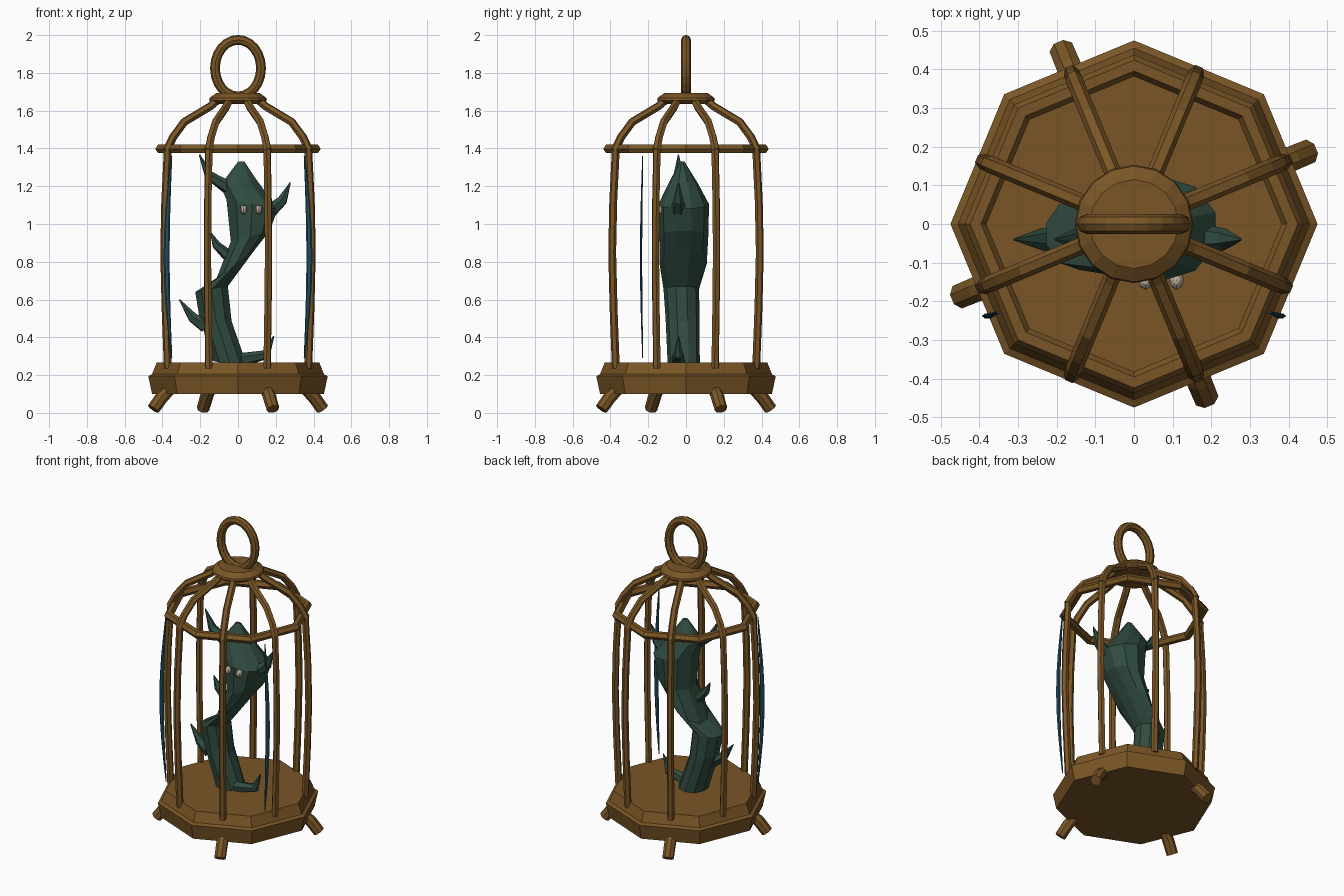
import bpy, bmesh, math
from mathutils import Vector

if "Cube" in bpy.data.objects:
    bpy.data.objects.remove(bpy.data.objects["Cube"])

def material(name, rgb):
    m = bpy.data.materials.new(name)
    m.diffuse_color = (*rgb, 1)
    m.use_nodes = True
    m.node_tree.nodes["Principled BSDF"].inputs["Base Color"].default_value = m.diffuse_color
    return m

BRONZE = material("aged bronze", (0.195, 0.093, 0.019))
GREEN = material("dark green skin", (0.03, 0.072, 0.051))
BLUE = material("deep blue", (0.017, 0.08, 0.127))
PALE = material("pale eye", (0.51, 0.43, 0.33))

def make(name, bm, mat):
    bmesh.ops.recalc_face_normals(bm, faces=bm.faces)
    me = bpy.data.meshes.new(name)
    bm.to_mesh(me)
    bm.free()
    me.materials.append(mat)
    ob = bpy.data.objects.new(name, me)
    bpy.context.collection.objects.link(ob)
    return ob

def loft(name, rings, mat, closed=False):
    """Skin a list of equally sized point rings."""
    bm = bmesh.new()
    loops = [[bm.verts.new(p) for p in r] for r in rings]
    n = len(loops[0])
    pairs = list(zip(loops, loops[1:]))
    if closed:
        pairs.append((loops[-1], loops[0]))
    for a, b in pairs:
        for i in range(n):
            j = (i + 1) % n
            bm.faces.new((a[i], a[j], b[j], b[i]))
    if not closed:
        bm.faces.new(loops[0])
        bm.faces.new(loops[-1])
    return make(name, bm, mat)

def tube(name, path, radii, mat, sides=6):
    """Sweep a polygon along a path with a radius at each point."""
    pts = [Vector(p) for p in path]
    rings = []
    for i, p in enumerate(pts):
        d = (pts[min(i + 1, len(pts) - 1)] - pts[max(i - 1, 0)]).normalized()
        radial = Vector((p.x, p.y, 0)).normalized()
        u = d.cross(Vector((-radial.y, radial.x, 0))).normalized()
        v = d.cross(u)
        rings.append([p + radii[i] * (u * math.cos(t) + v * math.sin(t))
                      for t in (math.tau * (k + .5) / sides for k in range(sides))])
    return loft(name, rings, mat)

def level(r, z, n):
    return [(r * math.cos(math.tau * k / n), r * math.sin(math.tau * k / n), z) for k in range(n)]

def polar(a, r, z):
    return (r * math.cos(a), r * math.sin(a), z)

# Octagonal base and domed cap
loft("base", [level(r, z, 8) for r, z in
              ((.455, .1), (.475, .195), (.455, .205), (.43, .268))], BRONZE)
loft("crown_cap", [level(r, z, 16) for r, z in
                   ((.125, 1.635), (.153, 1.655), (.15, 1.668), (.115, 1.693))], BRONZE)

# Octagonal hoop joining the bars
hoop = [(.41 + .028 * math.cos(t), 1.398 + .025 * math.sin(t))
        for t in (math.tau * k / 6 for k in range(6))]
loft("hoop", [level(r, z, 8) for r, z in hoop], BRONZE, closed=True)

# Upright bars and dome ribs
for k in range(8):
    a = math.radians(22.5 + 45 * k)
    bar = [(.402, .235), (.415, .55), (.423, .85), (.417, 1.12), (.402, 1.4)]
    tube(f"bar_{k}", [polar(a, r, z) for r, z in bar], [.021] * 5, BRONZE)
    rib = [(.408, 1.39), (.372, 1.46), (.308, 1.54), (.16, 1.622), (.105, 1.665)]
    tube(f"dome_rib_{k}", [polar(a, r, z) for r, z in rib], [.022] * 5, BRONZE)

# Splayed feet
for k in range(4):
    a = math.radians(22.5 + 90 * k)
    foot = [(.385, .13), (.435, .085), (.485, .02)]
    tube(f"foot_{k}", [polar(a, r, z) for r, z in foot], [.032, .035, .034], BRONZE, 8)

# Oval hanging handle
handle = []
for k in range(24):
    t = math.tau * k / 24
    c = Vector((.122 * math.cos(t), 0, 1.825 + .15 * math.sin(t)))
    out = Vector((math.cos(t), 0, math.sin(t)))
    handle.append([c + .026 * (out * math.cos(s) + Vector((0, 1, 0)) * math.sin(s))
                   for s in (math.tau * j / 8 for j in range(8))])
loft("handle", handle, BRONZE, closed=True)

# Twisting creature body: x, y, z, half width, half depth, tilt in degrees
sections = [(-.04, -.012, .255, .1, .085, 12), (-.12, -.018, .5, .092, .09, 10),
            (-.14, -.025, .655, .092, .094, -10), (-.01, -.015, .79, .14, .125, -38),
            (.065, -.012, .935, .112, .13, -15), (.075, -.012, 1.105, .145, .134, 10),
            (.005, -.015, 1.215, .105, .078, -6), (.017, -.02, 1.33, .018, .012, 0)]
body = []
for x, y, z, w, d, tilt in sections:
    s = math.radians(tilt)
    body.append([(x + w * math.cos(t) * math.cos(s), y + d * math.sin(t),
                  z - w * math.cos(t) * math.sin(-s) * -1)
                 for t in (math.tau * (k + .5) / 10 for k in range(10))])
loft("creature_body", body, GREEN)

# Curved thorns: base, bend, tip in x and z, then base radius
thorns = [((-.05, 1.19), (-.155, 1.26), (-.205, 1.368), .036),
          ((.17, 1.07), (.235, 1.125), (.277, 1.22), .04),
          ((-.05, .83), (-.115, .89), (-.145, .955), .032),
          ((-.17, .46), (-.24, .505), (-.31, .6), .04),
          ((.02, .28), (.15, .31), (.19, .408), .038)]
for k, (b, m, t, r) in enumerate(thorns):
    tube(f"thorn_{k}", [(x, -.04, z) for x, z in (b, m, t)], [r, r * .72, .003], GREEN)

# Eyes
for side, x in (("left", .03), ("right", .11)):
    bm = bmesh.new()
    bmesh.ops.create_uvsphere(bm, u_segments=8, v_segments=6, radius=1)
    eye = make(f"eye_{side}", bm, PALE)
    eye.location = (x, -.145, 1.076)
    eye.scale = (.019, .025, .024)

# Slender bowed blades hanging beside the cage
for side, s in (("left", -1), ("right", 1)):
    rings = []
    for k in range(9):
        f = k / 8
        bow = math.sin(math.pi * f)
        rings.append([(s * (.352 + .026 * bow) + (.004 + .012 * bow) * math.cos(t),
                       -.229 - .009 * bow + (.003 + .004 * bow) * math.sin(t), .29 + 1.07 * f)
                      for t in (math.tau * j / 6 for j in range(6))])
    loft(f"blade_{side}", rings, BLUE)
